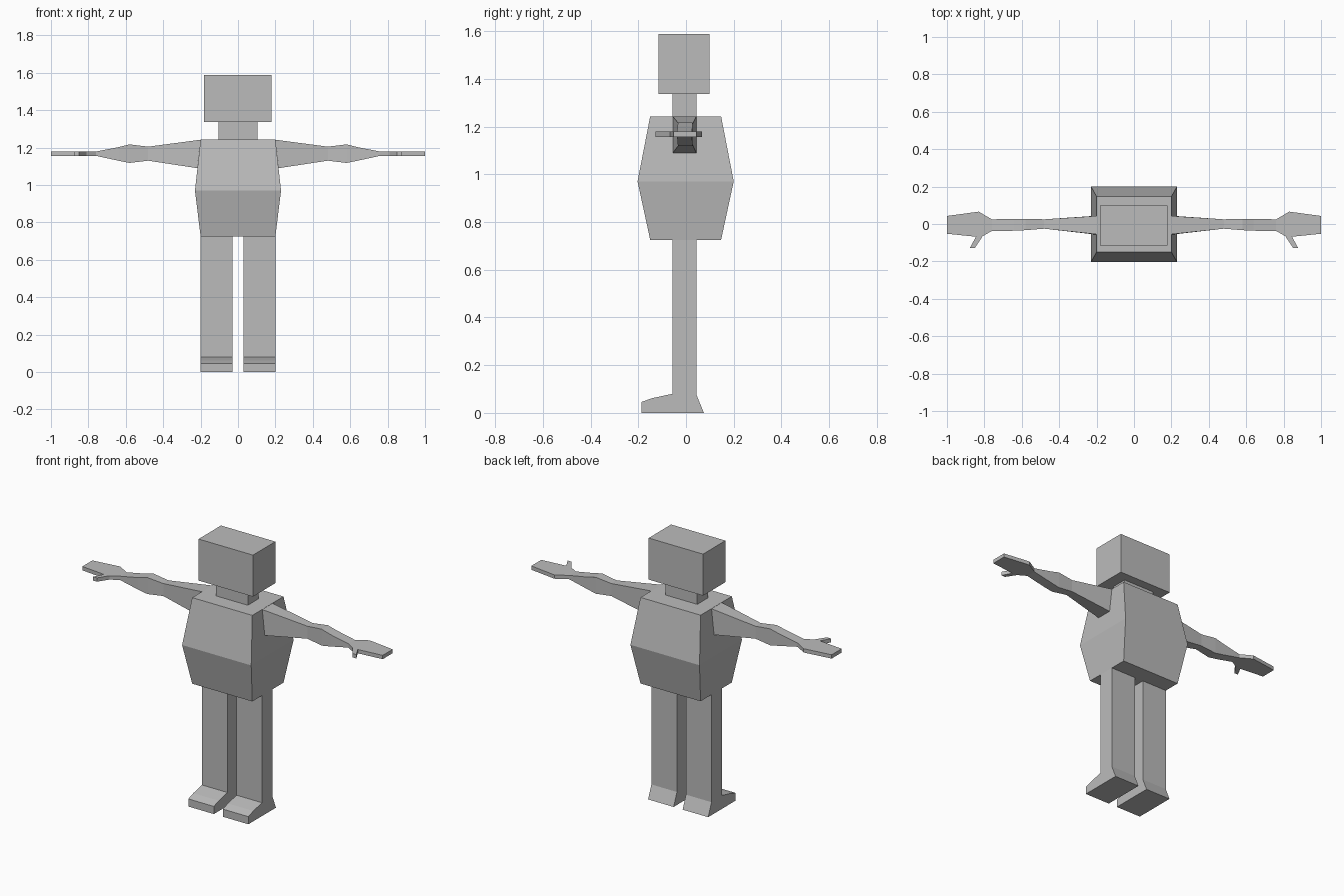
import bpy, bmesh

if "Cube" in bpy.data.objects:
    bpy.data.objects.remove(bpy.data.objects["Cube"])

grey = bpy.data.materials.new("plain_grey")
grey.diffuse_color = (0.5, 0.5, 0.5, 1)
grey.use_nodes = True
grey.node_tree.nodes["Principled BSDF"].inputs["Base Color"].default_value = grey.diffuse_color


def finish(name, bm):
    bmesh.ops.recalc_face_normals(bm, faces=bm.faces)
    mesh = bpy.data.meshes.new(name)
    bm.to_mesh(mesh)
    bm.free()
    mesh.materials.append(grey)
    bpy.context.collection.objects.link(bpy.data.objects.new(name, mesh))


def loft(name, rings, cap_start=True, cap_end=True):
    """Bridge rings of equal length into a closed-sided solid."""
    bm = bmesh.new()
    loops = [[bm.verts.new(p) for p in ring] for ring in rings]
    n = len(loops[0])
    for a, b in zip(loops, loops[1:]):
        for i in range(n):
            j = (i + 1) % n
            bm.faces.new((a[i], a[j], b[j], b[i]))
    if cap_start:
        bm.faces.new(loops[0][::-1])
    if cap_end:
        bm.faces.new(loops[-1])
    finish(name, bm)


def level(x0, x1, y0, y1, z):
    return [(x0, y0, z), (x1, y0, z), (x1, y1, z), (x0, y1, z)]


# Torso, neck and head
loft("torso", [level(-.2, .2, -.15, .147, .725),
               level(-.23, .23, -.203, .2, .97),
               level(-.2, .2, -.15, .147, 1.243)])
loft("neck", [level(-.105, .105, -.057, .043, z) for z in (1.243, 1.337)], False, False)
loft("head", [level(-.182, .18, -.115, .098, z) for z in (1.337, 1.587)])

# Arm sections: x at top, x at bottom, y back, y front, z bottom, z top
ARM = [(.2, .217, -.055, .043, 1.09, 1.242),
       (.48, .48, -.025, .025, 1.13, 1.205),
       (.58, .58, -.033, .028, 1.118, 1.217),
       (.64, .64, -.036, .027, 1.13, 1.202),
       (.76, .76, -.037, .025, 1.156, 1.179)]
# Hand outline with thumb, seen from above
HAND = [(.76, .025), (.83, .066), (1, .043), (1, -.052), (.845, -.068),
        (.877, -.127), (.85, -.127), (.81, -.066), (.76, -.037)]
# Leg and foot side profile (y, z)
LEG = [(-.187, 0), (.075, 0), (.043, .078), (.043, .725),
       (-.057, .725), (-.057, .08), (-.14, .062), (-.187, .046)]

for side, s in (("left", 1), ("right", -1)):
    loft(side + "_arm", [[(s * xb, y0, z0), (s * xb, y1, z0), (s * xt, y1, z1), (s * xt, y0, z1)]
                         for xt, xb, y0, y1, z0, z1 in ARM], False, False)
    loft(side + "_hand", [[(s * x, y, z) for x, y in HAND] for z in (1.156, 1.179)])
    loft(side + "_leg", [[(s * x, y, z) for y, z in LEG] for x in (.03, .2)])
